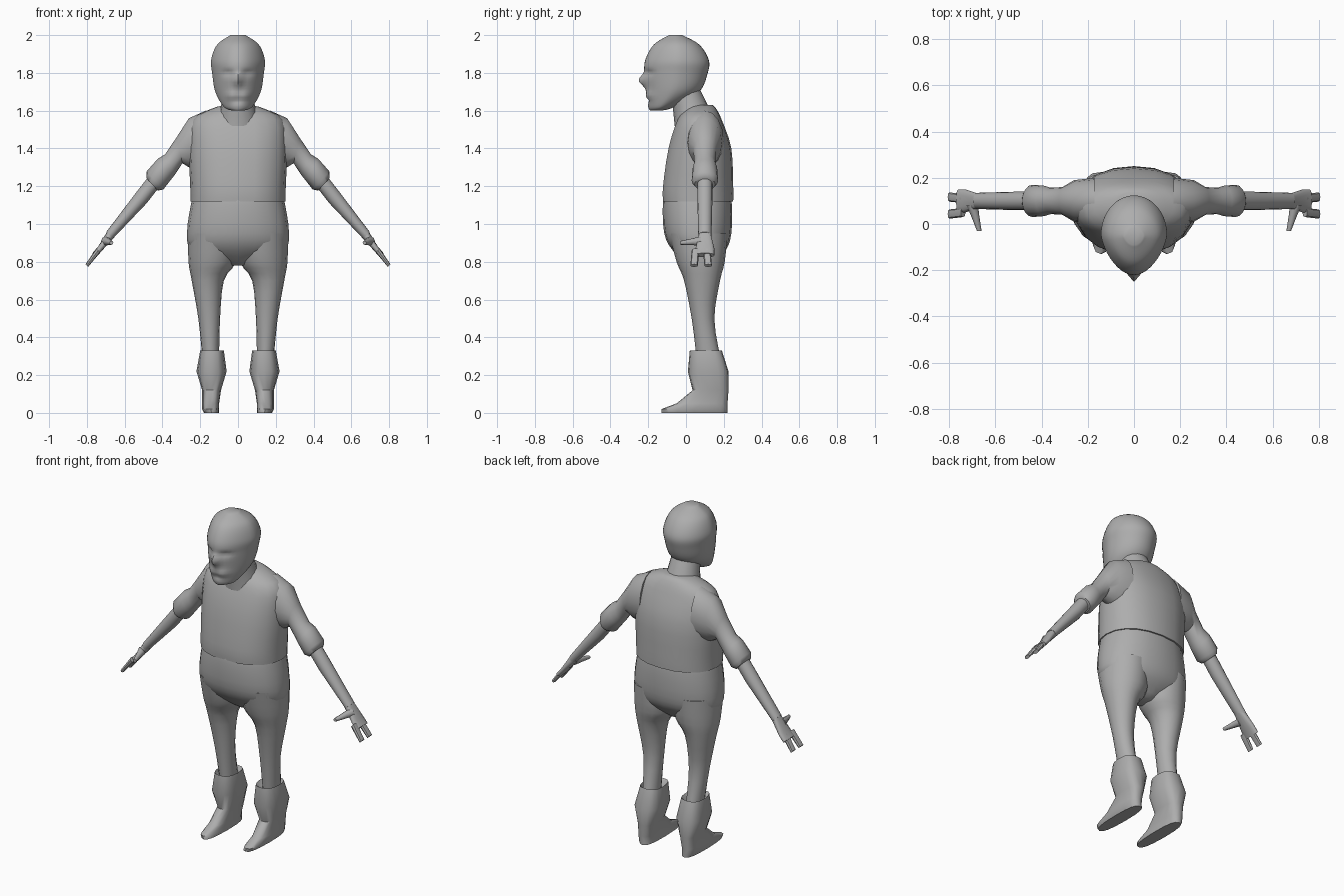
import bpy, bmesh
from math import sin, cos, pi, exp, copysign, radians
from mathutils import Vector

if "Cube" in bpy.data.objects:
    bpy.data.objects.remove(bpy.data.objects["Cube"])

clay = bpy.data.materials.new("clay_grey")
clay.use_nodes = True
clay.diffuse_color = (.42, .42, .42, 1)
clay.node_tree.nodes["Principled BSDF"].inputs["Base Color"].default_value = clay.diffuse_color


def smooth_rows(rows, steps):
    """Insert rows along a smooth curve through the given rows."""
    rows = [Vector(row) for row in rows]
    last = len(rows) - 1
    result = []
    for i in range(last):
        start, end = rows[i], rows[i + 1]
        leave = (end - rows[max(i - 1, 0)]) / 2
        arrive = (rows[min(i + 2, last)] - start) / 2
        for step in range(steps):
            t = step / steps
            blend = t * t * (3 - 2 * t)
            result.append(start.lerp(end, blend) + leave * (t * (1 - t) ** 2)
                          - arrive * (t * t * (1 - t)))
    return result + [rows[-1]]


def level(z, front, back, outer, inner):
    """Horizontal ring between its four extremes."""
    centre = Vector(((outer + inner) / 2, (front + back) / 2, z))
    return centre, Vector(((outer - inner) / 2, 0, 0)), Vector((0, (back - front) / 2, 0))


def centred(z, front, back, half):
    return level(z, front, back, half, -half)


def arm_ring(x, z, thickness, depth, y=.1):
    """Ring across the arm, which bends outward from the shoulder."""
    lean = min(max(4.5 * (x - .26), 0), .75)
    across = Vector((sin(lean), 0, cos(lean)))
    return Vector((x, y, z)), across * thickness, Vector((0, depth, 0))


def loft(name, rings, sides=16, power=1, taper=0, mirror=False, shape=None):
    """Skin rings into a closed smooth part; taper narrows the front."""
    bm = bmesh.new()
    loops = []
    for centre, u, v in rings:
        loop = []
        for i in range(sides):
            angle = 2 * pi * i / sides - pi / 2
            c, s = (copysign(abs(f) ** power, f) for f in (cos(angle), sin(angle)))
            loop.append(bm.verts.new(centre + u * c * (1 - taper * max(0, -s)) + v * s))
        loops.append(loop)
    for lower, upper in zip(loops, loops[1:]):
        for i in range(sides):
            j = (i + 1) % sides
            bm.faces.new((lower[i], lower[j], upper[j], upper[i]))
    bm.faces.new(loops[0])
    bm.faces.new(loops[-1])
    if shape:
        for vert in bm.verts:
            shape(vert.co)
    bmesh.ops.recalc_face_normals(bm, faces=bm.faces)
    mesh = bpy.data.meshes.new(name)
    bm.to_mesh(mesh)
    bm.free()
    mesh.materials.append(clay)
    part = bpy.data.objects.new(name, mesh)
    bpy.context.collection.objects.link(part)
    if mirror:
        part.modifiers.new("Mirror", 'MIRROR')
    bpy.ops.object.select_all(action='DESELECT')
    part.select_set(True)
    bpy.context.view_layer.objects.active = part
    bpy.ops.object.shade_smooth_by_angle(angle=radians(50))


def bump(co, x, z, width, height, push):
    """Soft symmetric dent or swelling on the face."""
    co.y += push * exp(-((abs(co.x) - x) / width) ** 2 - ((co.z - z) / height) ** 2)


def face(co):
    if co.y < -.08:
        bump(co, x=.05, z=1.8, width=.03, height=.015, push=.016)  # eye sockets
        bump(co, x=0, z=1.76, width=.02, height=.03, push=-.035)  # nose
        bump(co, x=.04, z=1.68, width=.03, height=.02, push=-.012)  # moustache
        bump(co, x=0, z=1.65, width=.03, height=.01, push=.012)  # mouth


def crease(co):
    """Opening down the front of the jacket."""
    if co.y < 0 and abs(co.x) < .02 and co.z < 1.56:
        co.y += .01


# Head and neck
head_rows = [(1.6, -.19, -.13, .03), (1.62, -.2, -.06, .075), (1.7, -.21, .07, .12),
             (1.8, -.22, .115, .137), (1.87, -.215, .12, .142),
             (1.95, -.17, .07, .11), (2, -.09, -.02, .04)]
loft("head", [centred(*row) for row in smooth_rows(head_rows, steps=6)],
     sides=40, taper=.2, shape=face)
loft("neck", [centred(*row) for row in (
    (1.72, -.09, .07, .08), (1.62, -.07, .12, .09), (1.52, -.06, .16, .12))])

# Jacket
jacket_rows = [(1.63, .03, .14, .07), (1.61, 0, .16, .14), (1.55, -.05, .19, .24),
               (1.4, -.1, .24, .26), (1.2, -.13, .25, .253), (1.12, -.13, .25, .252)]
loft("jacket", [centred(*row) for row in smooth_rows(jacket_rows, steps=3)],
     sides=20, power=.9, shape=crease)

# Trousers
hip_rows = [(1.18, -.11, .23, .23), (1.1, -.123, .243, .25), (.95, -.115, .24, .27),
            (.86, -.07, .21, .24), (.78, .02, .13, .04)]
loft("trouser_hips", [centred(*row) for row in smooth_rows(hip_rows, steps=3)],
     sides=20, power=.9)
leg_rows = [(.95, -.09, .22, .265, 0), (.8, -.05, .205, .262, .01), (.7, -.01, .18, .245, .075),
            (.5, .03, .15, .21, .095), (.3, .055, .18, .19, .1)]
loft("trouser_leg", [level(*row) for row in smooth_rows(leg_rows, steps=3)], mirror=True)

# Boots with flared cuffs and pointed toes
loft("boot", [level(*row) for row in (
    (.3, .06, .17, .19, .1), (.33, .02, .19, .2, .075), (.22, .01, .225, .22, .06),
    (.12, .035, .225, .19, .09), (.05, -.05, .22, .19, .1),
    (.02, -.13, .22, .19, .1), (0, -.13, .22, .18, .1))],
     power=.7, taper=.1, mirror=True)

# Sleeves with rolled cuffs
loft("sleeve", [arm_ring(*row) for row in (
    (.17, 1.44, .16, .1), (.26, 1.43, .13, .09), (.31, 1.39, .07, .06),
    (.36, 1.315, .06, .057), (.39, 1.29, .065, .066), (.44, 1.23, .065, .07),
    (.455, 1.21, .045, .055))], mirror=True)

# Forearms and hands
loft("forearm", [arm_ring(*row) for row in (
    (.44, 1.23, .04, .04), (.51, 1.14, .04, .04), (.68, .94, .025, .035))], mirror=True)
loft("palm", [arm_ring(*row) for row in (
    (.67, .95, .025, .03), (.73, .87, .015, .05), (.76, .835, .015, .05))],
     power=.8, mirror=True)
for name, side in (("front_finger", -1), ("back_finger", 1)):
    loft(name, [arm_ring(.74, .86, .015, .02, y=.08 + side * .03),
                arm_ring(.8, .78, .01, .02, y=.08 + side * .037)],
         sides=8, power=.8, mirror=True)
root, tip = Vector((.7, .08, .91)), Vector((.67, -.03, .9))
loft("thumb", [(root.lerp(tip, t), Vector((size, 0, 0)), Vector((0, 0, size)))
               for t, size in ((0, .025), (.4, .018), (1, .01))], sides=8, mirror=True)
